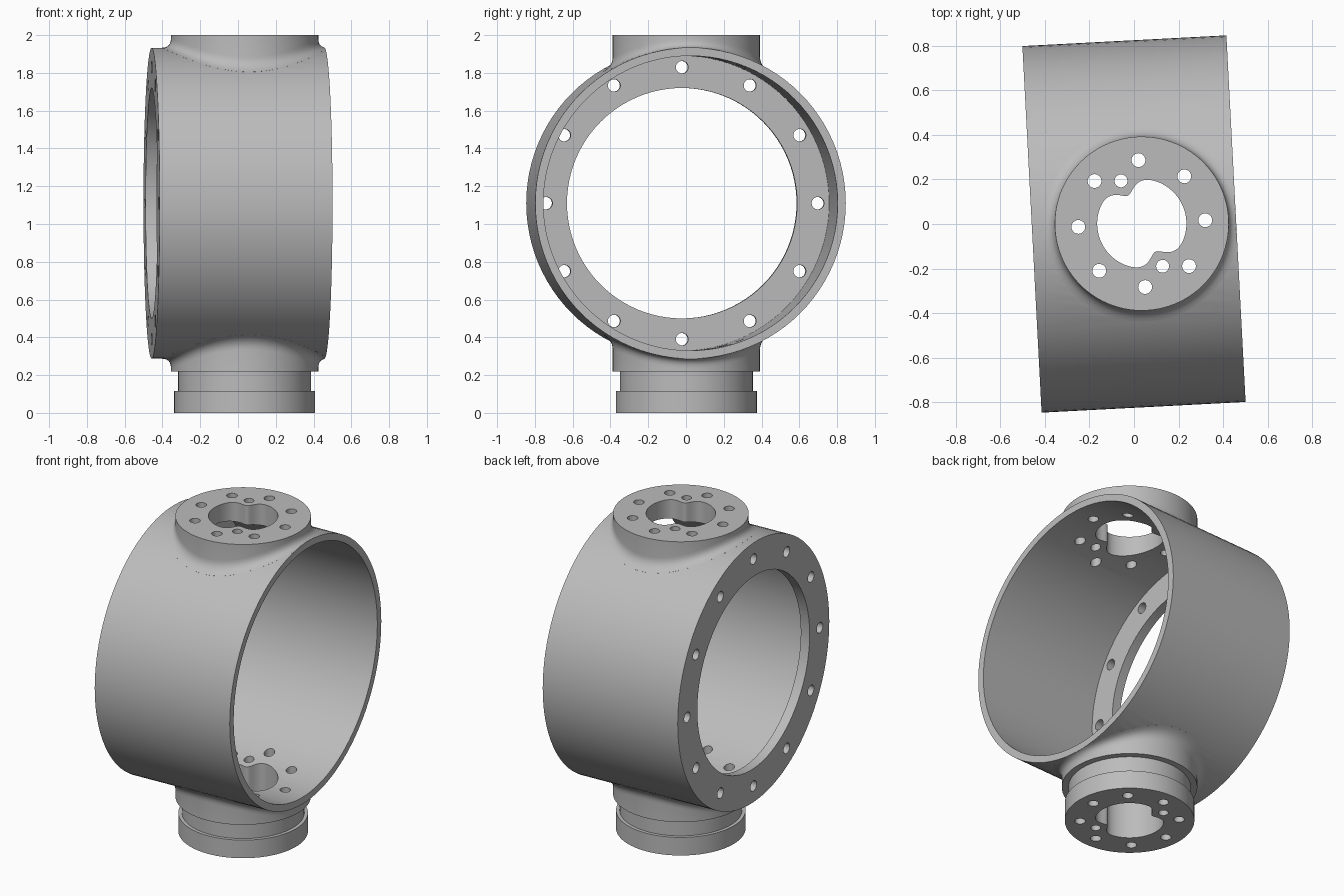
import bpy, bmesh, math
from mathutils import Matrix

if "Cube" in bpy.data.objects:
    bpy.data.objects.remove(bpy.data.objects["Cube"])

SEG = 96
R, HALF = 0.823, 0.458          # housing radius and half length
BORE, FLANGE_HOLE, FLANGE_T = 0.78, 0.61, 0.06
BOSS_X, BOSS_R, BOSS_Z, FILLET = 0.035, 0.39, 0.89, 0.05
PLACE = Matrix.Translation((0, 0, 1.11)) @ Matrix.Rotation(math.radians(3), 4, 'Z')
ALONG_X = Matrix.Rotation(math.pi / 2, 4, 'Y')

steel = bpy.data.materials.new("machined_grey")
steel.use_nodes = True
grey = (0.5, 0.5, 0.5, 1)
steel.diffuse_color = grey
steel.node_tree.nodes["Principled BSDF"].inputs["Base Color"].default_value = grey


def add_object(name, bm):
    bmesh.ops.recalc_face_normals(bm, faces=bm.faces)
    mesh = bpy.data.meshes.new(name)
    bm.to_mesh(mesh)
    bm.free()
    mesh.materials.append(steel)
    obj = bpy.data.objects.new(name, mesh)
    obj.matrix_world = PLACE
    bpy.context.collection.objects.link(obj)
    return obj


def loft(bm, rings):
    """Closed solid through a list of equally sized point rings."""
    loops = [[bm.verts.new(p) for p in ring] for ring in rings]
    for a, b in zip(loops, loops[1:]):
        for i in range(len(a)):
            j = (i + 1) % len(a)
            bm.faces.new((a[i], a[j], b[j], b[i]))
    bm.faces.new(loops[0])
    bm.faces.new(loops[-1])


def circle(r, z, x=0, y=0, n=SEG):
    return [(x + r * math.cos(t), y + r * math.sin(t), z)
            for t in (2 * math.pi * i / n for i in range(n))]


def cylinder_x(name, r, x0, x1):
    bm = bmesh.new()
    loft(bm, [circle(r, x0), circle(r, x1)])
    bmesh.ops.transform(bm, matrix=ALONG_X, verts=bm.verts)
    return add_object(name, bm)


def boolean(target, tool, operation):
    mod = target.modifiers.new(operation.lower(), 'BOOLEAN')
    mod.object, mod.operation, mod.solver = tool, operation, 'EXACT'
    bpy.context.view_layer.objects.active = target
    bpy.ops.object.modifier_apply(modifier=mod.name)
    bpy.data.objects.remove(tool)


def boss(name, side):
    """Round pad blending into the housing with a fillet."""
    def height(y):
        return math.sqrt(R * R - y * y)

    def ring(fn):
        pts = []
        for i in range(SEG):
            t = 2 * math.pi * i / SEG
            r, z = fn(math.sin(t))
            x = BOSS_X + r * math.cos(t)
            pts.append((min(x, HALF - 0.001), r * math.sin(t), side * z))
        return pts

    def fillet(u):
        def fn(s):
            edge, foot = height(BOSS_R * s), height((BOSS_R + FILLET) * s)
            z = (1 - u) ** 2 * (edge + FILLET) + 2 * u * (1 - u) * edge + u * u * foot
            return BOSS_R + FILLET * u * u, z
        return fn

    rings = [ring(lambda s: (BOSS_R, BOSS_Z))]
    rings += [ring(fillet(k / 6)) for k in range(7)]
    rings.append(ring(lambda s: (BOSS_R - 0.1, 0.4)))
    bm = bmesh.new()
    loft(bm, rings)
    return add_object(name, bm)


# Housing barrel with the top and bottom bosses
body = cylinder_x("housing", R, -HALF, HALF)
boolean(body, boss("top_boss", 1), 'UNION')
boolean(body, boss("bottom_boss", -1), 'UNION')

# Stepped collar under the bottom boss
bm = bmesh.new()
profile = [(0.373, -1.11), (0.373, -0.995), (0.352, -0.995), (0.352, -0.82)]
loft(bm, [circle(r, z, BOSS_X) for r, z in profile])
boolean(body, add_object("bottom_collar", bm), 'UNION')

# Main bore, leaving a flange at one end
boolean(body, cylinder_x("bore_cutter", BORE, -HALF + FLANGE_T, 1), 'DIFFERENCE')
boolean(body, cylinder_x("flange_cutter", FLANGE_HOLE, -1, 0), 'DIFFERENCE')

# Ring of bolt holes in the flange
bm = bmesh.new()
for i in range(12):
    a = math.radians(30 * i)
    hole = dict(x=0.72 * math.cos(a), y=0.72 * math.sin(a), n=24)
    loft(bm, [circle(0.033, -HALF - 0.1, **hole), circle(0.033, -HALF + FLANGE_T + 0.05, **hole)])
bmesh.ops.transform(bm, matrix=ALONG_X, verts=bm.verts)
boolean(body, add_object("flange_holes_cutter", bm), 'DIFFERENCE')

# Notched centre opening, bolt holes and dowel holes through both bosses
PIN = math.radians(113)


def opening(z, n=120):
    pts = []
    for i in range(n):
        t = 2 * math.pi * i / n
        d = (t - PIN + math.pi / 2) % math.pi - math.pi / 2
        r = 0.2 - 0.06 * math.exp(-(d / math.radians(18)) ** 2)
        pts.append((BOSS_X + r * math.cos(t), r * math.sin(t), z))
    return pts


bm = bmesh.new()
loft(bm, [opening(-1.3), opening(1.3)])
holes = [(0.285, math.radians(45 * i), 0.031) for i in range(8)]
holes += [(0.213, PIN, 0.029), (0.213, PIN + math.pi, 0.029)]
for dist, a, r in holes:
    at = dict(x=BOSS_X + dist * math.cos(a), y=dist * math.sin(a), n=24)
    loft(bm, [circle(r, -1.3, **at), circle(r, 1.3, **at)])
boolean(body, add_object("boss_holes_cutter", bm), 'DIFFERENCE')

# Smooth curved walls, keep machined edges sharp
bpy.ops.object.select_all(action='DESELECT')
body.select_set(True)
bpy.context.view_layer.objects.active = body
bpy.ops.object.shade_smooth_by_angle(angle=math.radians(30))
